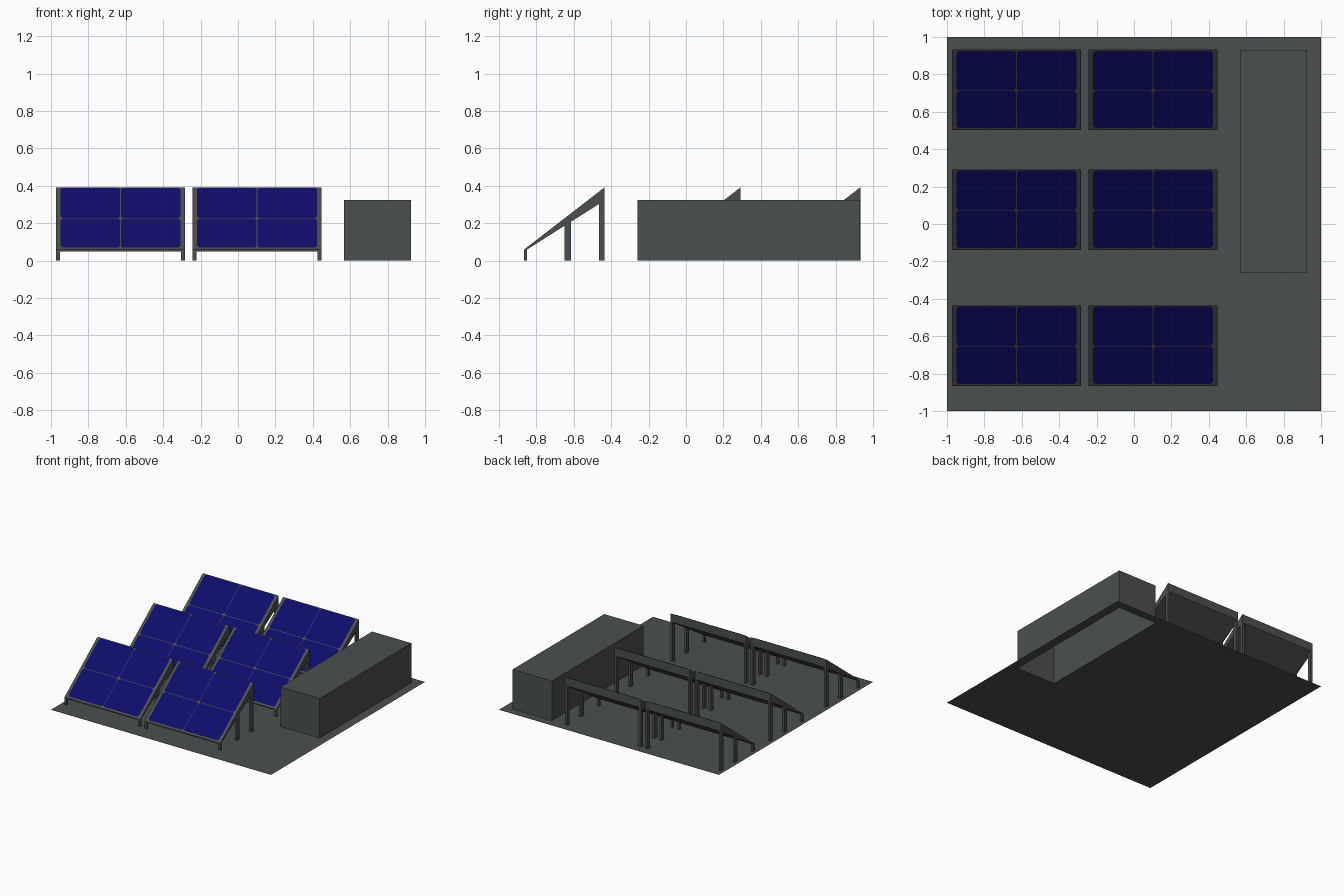
import bpy, bmesh

if "Cube" in bpy.data.objects:
    bpy.data.objects.remove(bpy.data.objects["Cube"])

def material(name, rgb):
    m = bpy.data.materials.new(name)
    m.diffuse_color = (*rgb, 1)
    m.use_nodes = True
    m.node_tree.nodes["Principled BSDF"].inputs["Base Color"].default_value = m.diffuse_color
    return m

GREY = material("slate grey", (0.072, 0.080, 0.080))
BLUE = material("solar blue", (0.004, 0.004, 0.145))

def finish(name, bm, mat):
    me = bpy.data.meshes.new(name)
    bm.to_mesh(me)
    bm.free()
    ob = bpy.data.objects.new(name, me)
    me.materials.append(mat)
    bpy.context.collection.objects.link(ob)
    return ob

def extrude_x(bm, profile, x0, x1):
    """Solid from a (y, z) profile swept along x."""
    a = [bm.verts.new((x0, y, z)) for y, z in profile]
    b = [bm.verts.new((x1, y, z)) for y, z in profile]
    n = len(a)
    bm.faces.new(a)
    bm.faces.new(b[::-1])
    for i in range(n):
        j = (i + 1) % n
        bm.faces.new((a[i], b[i], b[j], a[j]))
    bmesh.ops.recalc_face_normals(bm, faces=bm.faces)

DEPTH, LOW, HIGH, WIDTH = 0.43, 0.06, 0.392, 0.688
SLOPE = (HIGH - LOW) / DEPTH

def top_z(d):
    return LOW + SLOPE * d

def bottom_z(d):
    return 0.05 + (0.322 - 0.05) / DEPTH * d

# Ground slab face with an opening below the hollow shed
BX, BY, BH = (0.568, 0.925), (-0.26, 0.93), 0.325
xs, ys = (-1, *BX, 1), (-1, *BY, 1)
bm = bmesh.new()
grid = [[bm.verts.new((x, y, 0)) for y in ys] for x in xs]
for i in range(3):
    for j in range(3):
        if (i, j) != (1, 1):
            bm.faces.new((grid[i][j], grid[i + 1][j], grid[i + 1][j + 1], grid[i][j + 1]))
finish("ground_base", bm, GREY)

# Shed block, open at the bottom
bm = bmesh.new()
extrude_x(bm, [(BY[0], 0), (BY[1], 0), (BY[1], BH), (BY[0], BH)], *BX)
floor = [f for f in bm.faces if f.normal.z < -0.9]
bmesh.ops.delete(bm, geom=floor, context='FACES_ONLY')
finish("equipment_shed", bm, GREY)

def panel(x0, y0, tag):
    # Tapered backing frame
    bm = bmesh.new()
    extrude_x(bm, [(y0, LOW), (y0 + DEPTH, HIGH),
                   (y0 + DEPTH, bottom_z(DEPTH)), (y0, 0.05)], x0, x0 + WIDTH)
    finish("panel_frame_" + tag, bm, GREY)

    # Six legs, tops cut to the slope of the frame
    bm = bmesh.new()
    for lx in (x0, x0 + WIDTH - 0.02):
        for d0, d1 in ((0, 0.016), (0.215, 0.25), (0.40, DEPTH)):
            extrude_x(bm, [(y0 + d0, 0), (y0 + d1, 0), (y0 + d1, bottom_z(d1)),
                           (y0 + d0, bottom_z(d0))], lx, lx + 0.02)
    finish("panel_legs_" + tag, bm, GREY)

    # Four blue cells with clipped corners, laid just above the frame
    bm = bmesh.new()
    mx, c, g = x0 + WIDTH / 2, 0.011, 0.0018
    for u0, u1 in ((x0 + 0.024, mx - g), (mx + g, x0 + WIDTH - 0.024)):
        for v0, v1 in ((0.010, 0.211 - g), (0.211 + g, 0.424)):
            pts = [(u0 + c, v0), (u1 - c, v0), (u1, v0 + c), (u1, v1 - c),
                   (u1 - c, v1), (u0 + c, v1), (u0, v1 - c), (u0, v0 + c)]
            bm.faces.new([bm.verts.new((u, y0 + v, top_z(v) + 0.003)) for u, v in pts])
    finish("solar_cells_" + tag, bm, BLUE)

# Three rows of two panels
for r, y in enumerate((-0.865, -0.138, 0.502)):
    for k, x in enumerate((-0.972, -0.242)):
        panel(x, y, "row%d_%s" % (r + 1, ("left", "right")[k]))
